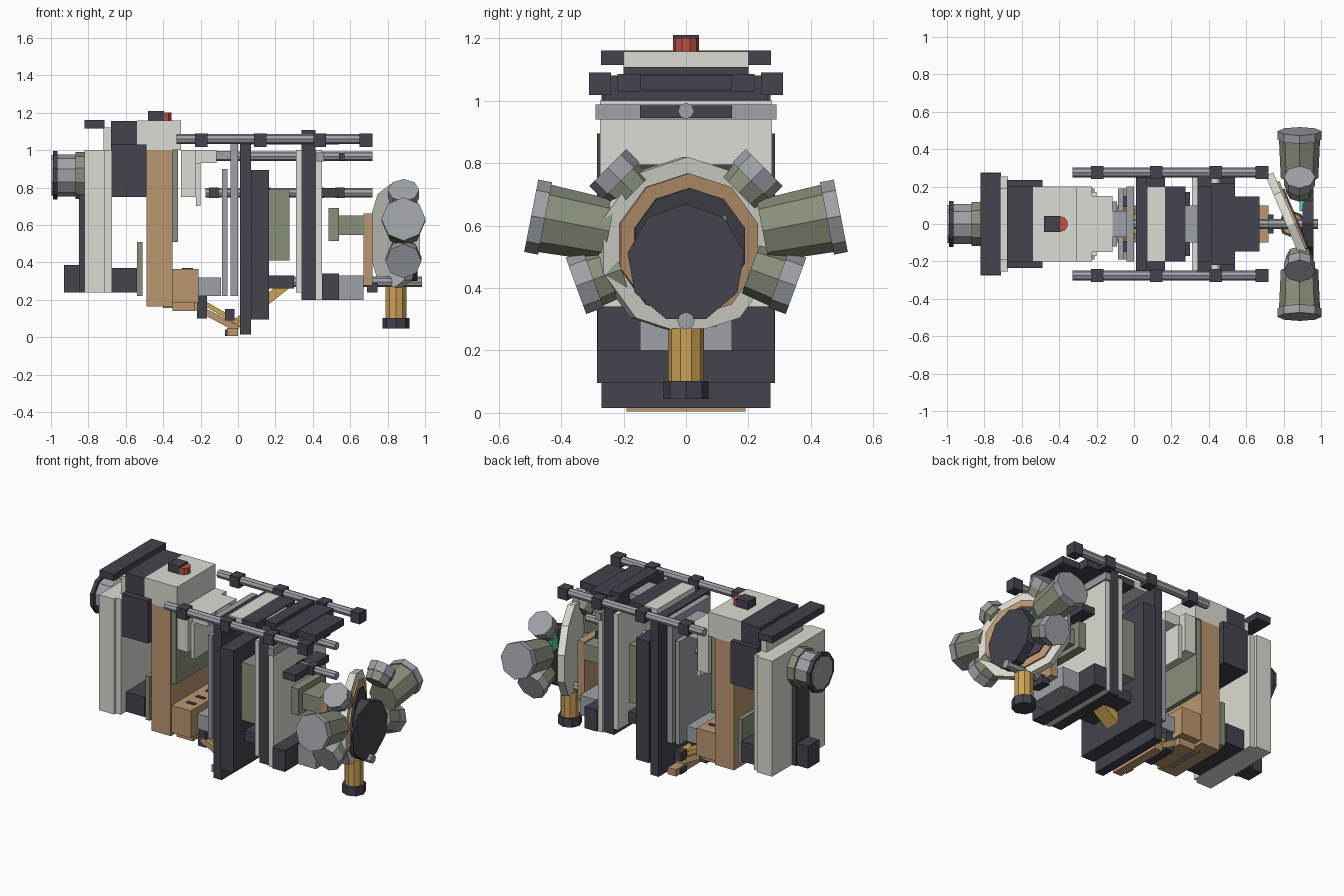
import bpy, math
from mathutils import Vector

if "Cube" in bpy.data.objects:
    bpy.data.objects.remove(bpy.data.objects["Cube"])

COL = {'dark': (.056, .056, .075), 'cream': (.72, .72, .66), 'brown': (.5, .31, .16),
       'green': (.25, .28, .2), 'grey': (.34, .36, .39), 'gold': (.6, .36, .09),
       'red': (.5, .08, .06), 'teal': (.1, .6, .4)}
MATS = {}
for k, c in COL.items():
    MATS[k] = bpy.data.materials.new(k)
    MATS[k].diffuse_color = (*c, 1)


def finish(o, name, col):
    o.name = name
    o.data.materials.append(MATS[col])
    return o


def box(name, col, x0, x1, z0, z1, hy, cy=0, tilt=0):
    """Block spanning x0..x1, z0..z1 with half width hy about cy."""
    bpy.ops.mesh.primitive_cube_add(size=1, location=((x0 + x1) / 2, cy, (z0 + z1) / 2),
                                    rotation=(0, tilt, 0))
    o = bpy.context.object
    o.scale = (x1 - x0, 2 * hy, z1 - z0)
    return finish(o, name, col)


def cyl(name, col, a, b, r, n=8, r2=None):
    """Faceted cylinder from point a to point b."""
    a, b = Vector(a), Vector(b)
    d = b - a
    bpy.ops.mesh.primitive_cone_add(vertices=n, radius1=r, radius2=r if r2 is None else r2,
                                    depth=d.length, location=(a + b) / 2)
    o = bpy.context.object
    o.rotation_euler = d.to_track_quat('Z', 'Y').to_euler()
    return finish(o, name, col)


# rear knob and back plates
cyl('knob_cap', 'grey', (-.997, 0, .865), (-.985, 0, .865), .108, 10)
cyl('knob_rim', 'dark', (-.99, 0, .865), (-.965, 0, .865), .13, 10)
cyl('knob_grip', 'grey', (-.965, 0, .865), (-.87, 0, .865), .112, 10)
cyl('knob_base', 'green', (-.87, 0, .865), (-.82, 0, .865), .125, 10)
box('back_strip', 'dark', -.85, -.82, .24, .8, .07)
box('back_foot', 'dark', -.93, -.83, .24, .385, .06)
box('back_plate', 'cream', -.82, -.71, .24, 1.0, .275)
box('back_plate_inner', 'cream', -.71, -.675, .24, 1.0, .255)
box('back_plate_riser', 'cream', -.72, -.68, .98, 1.12, .19)
box('rear_top_bar', 'dark', -.82, -.715, 1.115, 1.16, .272)

# upper housing and shutter button
box('housing_block', 'dark', -.68, -.49, .75, 1.03, .235)
box('housing_upper', 'dark', -.68, -.54, 1.03, 1.155, .2)
box('housing_cap', 'cream', -.54, -.305, 1.0, 1.158, .2)
cyl('button', 'red', (-.395, 0, 1.155), (-.395, 0, 1.2), .042, 10)
box('button_guard', 'dark', -.48, -.395, 1.155, 1.21, .042)
box('lower_block', 'dark', -.675, -.54, .24, .37, .2)
box('lower_panel', 'green', -.54, -.51, .22, .51, .19)

# brown body and its liners
box('body_frame', 'brown', -.49, -.35, .165, 1.0, .2)
box('body_liner', 'green', -.35, -.32, .51, 1.0, .19)
box('front_shell', 'cream', -.305, -.225, .75, 1.0, .2)
box('front_shell_lip', 'cream', -.225, -.2, .7, .93, .17)
box('front_shell_top', 'cream', -.225, -.115, .93, 1.0, .15)
box('shell_tongue', 'grey', -.18, -.04, .95, .995, .07)
box('bottom_box', 'brown', -.35, -.21, .185, .365, .19)
box('bottom_box_foot', 'brown', -.35, -.23, .14, .19, .14)
box('bottom_tab', 'green', -.4, -.35, .155, .2, .12)
for y in (-.1, 0, .1):
    box('bottom_box_slot', 'dark', -.3, -.24, .355, .37, .012, y)

# hinge mechanism below
box('hinge_block', 'grey', -.215, -.09, .22, .32, .12)
box('hinge_clip', 'dark', -.22, -.165, .1, .3, .1)
box('hinge_slab', 'brown', -.3, .02, .1, .135, .1, tilt=math.radians(28))
box('hinge_arm', 'gold', -.28, .02, .14, .165, .08, tilt=math.radians(30))
box('hinge_strut', 'gold', -.08, .3, .14, .19, .05, tilt=math.radians(-38))
box('hinge_foot', 'brown', -.06, 0, .005, .05, .19)
for s in (-1, 1):
    box('hinge_stop', 'dark', -.07, -.02, .09, .15, .03, s * .12)
    box('hinge_pad', 'dark', -.07, -.02, .006, .04, .03, s * .12)

# middle stack of plates
box('thin_plate', 'grey', -.085, -.055, .22, .9, .19)
box('grey_plate', 'grey', -.04, 0, .22, 1.04, .2)
box('tall_plate', 'dark', .01, .07, .015, 1.04, .27)
box('wide_plate', 'dark', .07, .165, .095, .895, .285)
box('stack_cap', 'cream', .07, .165, 1.03, 1.075, .2)
box('stack_cap_dark', 'dark', .165, .275, 1.03, 1.075, .2)
box('stack_tongue', 'grey', .275, .34, 1.03, 1.07, .1)
box('green_block', 'green', .165, .275, .41, .79, .2)
box('lower_bracket', 'dark', .165, .3, .26, .33, .17)

# front standard
box('standard_rear', 'cream', .31, .34, .24, 1.0, .265)
box('standard_core', 'dark', .34, .415, .2, 1.08, .262)
box('standard_crest', 'dark', .34, .415, 1.08, 1.108, .2)
box('standard_front', 'cream', .415, .45, .2, 1.0, .275)
box('standard_trim', 'grey', .42, .46, .94, .987, .29)
box('top_shelf', 'dark', .39, .54, 1.03, 1.085, .22)
box('top_shelf_tip', 'dark', .54, .67, 1.035, 1.08, .147)
box('upper_shelf_tip', 'dark', .54, .57, .945, .985, .147)
box('mid_shelf', 'dark', .45, .54, .75, .795, .175)
box('standard_foot', 'dark', .45, .54, .2, .34, .284)
box('standard_toe', 'grey', .54, .67, .2, .33, .147)
box('lens_mount', 'green', .485, .54, .515, .69, .14)
box('lens_tube', 'green', .54, .68, .545, .65, .1)
box('front_frame', 'brown', .67, .72, .275, .66, .1)
box('front_frame_pad', 'dark', .69, .745, .24, .29, .05)

# rods and clamps
for s in (-1, 1):
    cyl('side_rod', 'grey', (-.33, s * .275, 1.06), (.715, s * .275, 1.06), .027)
    for x in (-.23, .085, .403, .65):
        box('rod_clamp', 'dark', x, x + .068, 1.018, 1.09, .035, s * .275)
cyl('upper_rod', 'grey', (-.2, 0, .967), (.72, 0, .967), .026)
cyl('mid_rod', 'grey', (-.175, 0, .772), (.72, 0, .772), .026)
cyl('lower_rod', 'grey', (.1, 0, .295), (.985, 0, .295), .028)
for x in (-.155, .12, .41, .52):
    box('mid_rod_clamp', 'dark', x, x + .05, .745, .8, .035)

# lens turret disc, turned about the vertical
C = Vector((.845, 0, .535))
N = Vector((.92, .39, 0)).normalized()
for name, col, a, b, r in (('turret_disc', 'cream', -.03, .015, .285),
                           ('turret_ring', 'brown', .015, .027, .232),
                           ('turret_plate', 'dark', .027, .035, .185)):
    o = cyl(name, col, C + N * a, C + N * b, r, 10)
    o.scale.x = 1.08
cyl('turret_face', 'dark', (.9, 0, .48), (.96, 0, .48), .19, 9)
box('turret_gem', 'teal', .885, .905, .55, .63, .03, .1)

# radial lenses, mirrored left and right: angle, start, end, radius
for s in (-1, 1):
    for nm, ang, d0, d1, r, cap in (('large', 11, .25, .505, .118, .045),
                                    ('upper', 45, .24, .355, .084, .06),
                                    ('lower', -20, .22, .375, .096, .06)):
        a = math.radians(ang)
        P = lambda t: Vector((.885, s * t * math.cos(a), .535 + t * math.sin(a)))
        cyl(nm + '_lens_barrel', 'green', P(d0), P(d1 - cap), r * .85, 8, r * .93)
        cyl(nm + '_lens_cap', 'grey', P(d1 - cap), P(d1), r, 8)

# turret handle
cyl('handle', 'gold', (.845, 0, .1), (.845, 0, .27), .058, 10)
cyl('handle_base', 'dark', (.845, 0, .045), (.845, 0, .102), .072, 8)

for m in bpy.data.materials:
    if m.users and not m.is_grease_pencil:
        m.use_nodes = True
        m.node_tree.nodes["Principled BSDF"].inputs["Base Color"].default_value = m.diffuse_color
